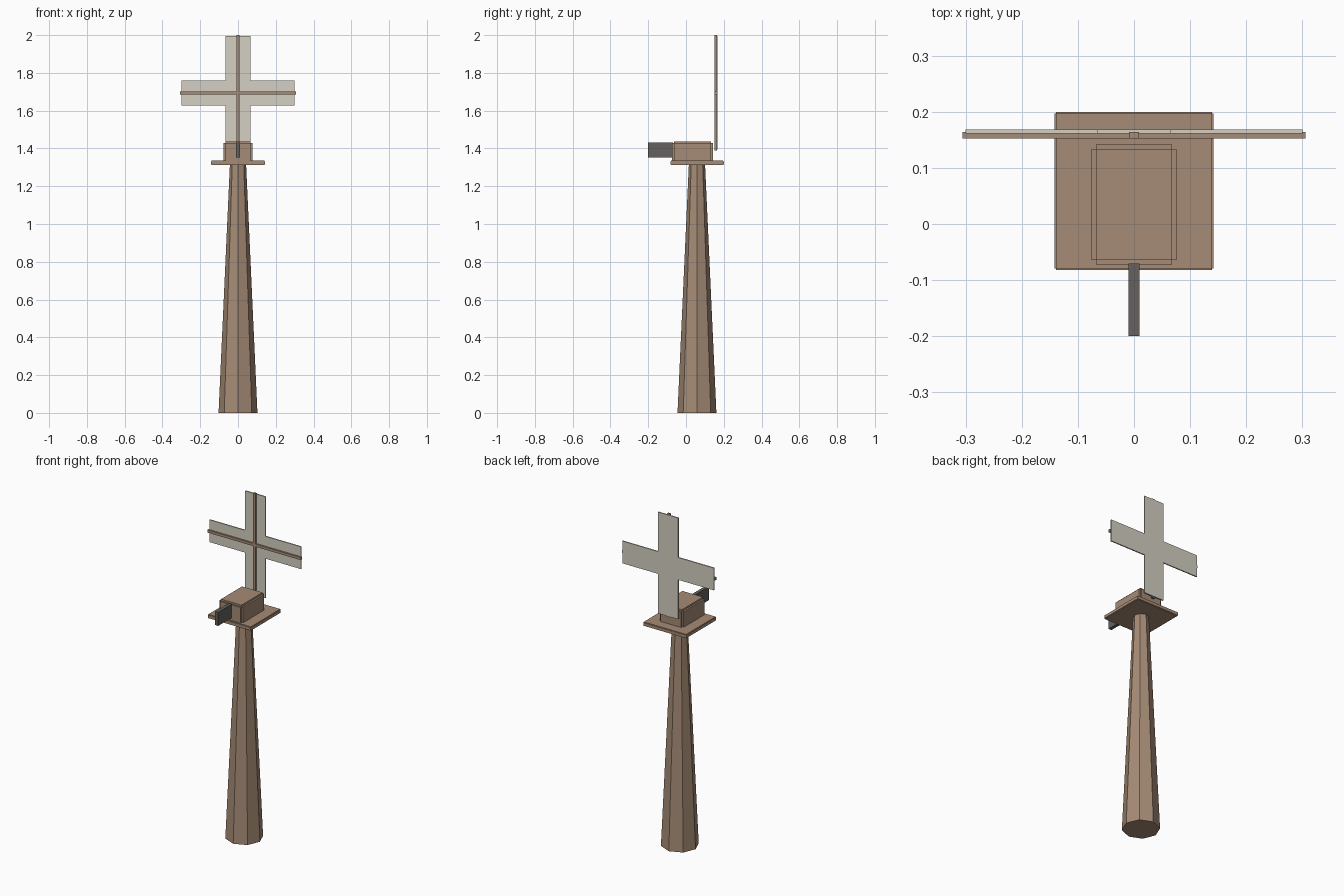
import bpy, bmesh
from mathutils import Matrix, Vector

if "Cube" in bpy.data.objects:
    bpy.data.objects.remove(bpy.data.objects["Cube"])


def material(name, rgb):
    m = bpy.data.materials.new(name)
    m.diffuse_color = (*rgb, 1)
    m.use_nodes = True
    m.node_tree.nodes["Principled BSDF"].inputs["Base Color"].default_value = m.diffuse_color
    return m


WOOD = material("wood", (0.38, 0.26, 0.18))
DARK = material("dark_wood", (0.13, 0.12, 0.11))
CLOTH = material("cloth", (0.66, 0.63, 0.55))


def finish(name, bm, mat):
    me = bpy.data.meshes.new(name)
    bm.to_mesh(me)
    bm.free()
    me.materials.append(mat)
    ob = bpy.data.objects.new(name, me)
    bpy.context.collection.objects.link(ob)
    return ob


def add_box(bm, lo, hi):
    lo, hi = Vector(lo), Vector(hi)
    bmesh.ops.create_cube(bm, size=1, matrix=Matrix.Translation((lo + hi) / 2)
                          @ Matrix.Diagonal((*(hi - lo), 1)))


def box(name, lo, hi, mat):
    bm = bmesh.new()
    add_box(bm, lo, hi)
    return finish(name, bm, mat)


def notched_box(name, lo, hi, step, mat):
    # box with square rebates along its edges: one full-length box per axis
    bm = bmesh.new()
    for axis in range(3):
        a = [v + (0 if i == axis else step) for i, v in enumerate(lo)]
        b = [v - (0 if i == axis else step) for i, v in enumerate(hi)]
        add_box(bm, a, b)
    return finish(name, bm, mat)


# Tapered eight-sided tower
bm = bmesh.new()
bmesh.ops.create_cone(bm, cap_ends=True, segments=8, radius1=0.103, radius2=0.043,
                      depth=1.314, matrix=Matrix.Translation((0, 0.058, 0.657)))
finish("tower", bm, WOOD)

# Platform, head and tail
notched_box("platform", (-0.142, -0.082, 1.312), (0.142, 0.2, 1.335), 0.003, WOOD)
notched_box("head", (-0.077, -0.073, 1.326), (0.077, 0.143, 1.438), 0.01, WOOD)
box("tail", (-0.01, -0.2, 1.352), (0.01, -0.07, 1.432), DARK)

# Crossed spars
HUB, REACH = 1.694, 0.306
box("horizontal_spar", (-REACH, 0.152, HUB - 0.008), (REACH, 0.164, HUB + 0.008), WOOD)
box("vertical_spar", (-0.009, 0.152, HUB - REACH), (0.009, 0.164, 2.0), WOOD)

# Cross-shaped sail, extruded from one outline
L, W = 0.3, 0.066
quarter = [(L, -W), (L, W), (W, W)]
outline = []
for k in range(4):
    for x, z in quarter:
        for _ in range(k):
            x, z = -z, x
        outline.append((x, z))
bm = bmesh.new()
face = bm.faces.new([bm.verts.new((x, 0.161, HUB + z)) for x, z in outline])
new = bmesh.ops.extrude_face_region(bm, geom=[face])["geom"]
bmesh.ops.translate(bm, vec=(0, 0.007, 0),
                    verts=[g for g in new if isinstance(g, bmesh.types.BMVert)])
bmesh.ops.recalc_face_normals(bm, faces=bm.faces)
finish("sails", bm, CLOTH)
